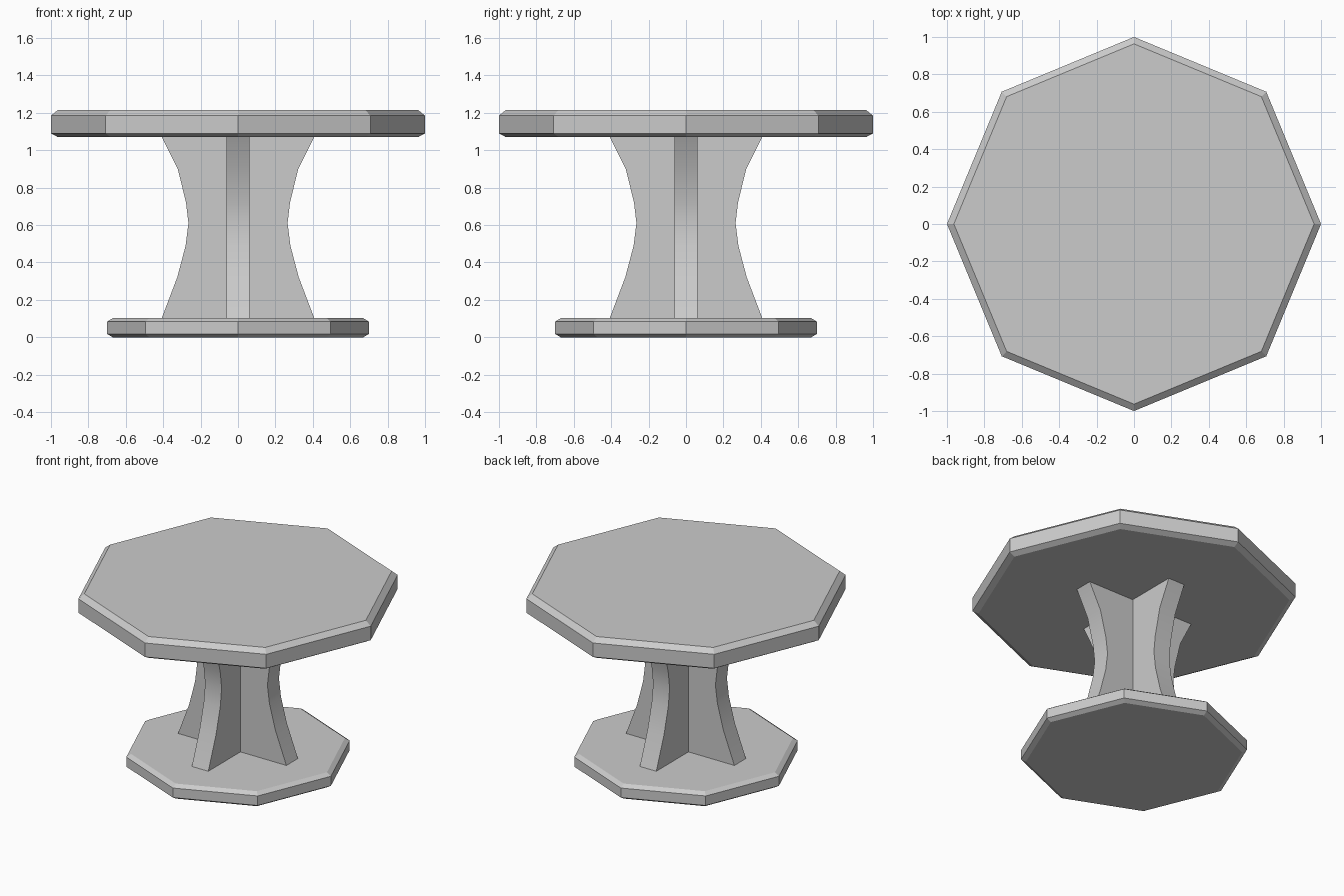
import bpy
import math

if "Cube" in bpy.data.objects:
    bpy.data.objects.remove(bpy.data.objects["Cube"])


def loft(name, rings):
    """Skin a stack of equal-length closed rings and cap both ends."""
    n = len(rings[0])
    verts = [v for ring in rings for v in ring]
    faces = [list(range(n))[::-1], [len(verts) - n + i for i in range(n)]]
    for k in range(len(rings) - 1):
        for i in range(n):
            j = (i + 1) % n
            faces.append([k * n + i, k * n + j, (k + 1) * n + j, (k + 1) * n + i])
    mesh = bpy.data.meshes.new(name)
    mesh.from_pydata(verts, [], faces)
    obj = bpy.data.objects.new(name, mesh)
    bpy.context.collection.objects.link(obj)
    return obj


def octagon(r, z):
    return [(r * math.cos(i * math.pi / 4), r * math.sin(i * math.pi / 4), z) for i in range(8)]


def cross(r, z, h=0.062):
    ring = []
    for q in range(4):
        c, s = round(math.cos(q * math.pi / 2)), round(math.sin(q * math.pi / 2))
        for x, y in ((r, -h), (r, h), (h, h)):
            ring.append((x * c - y * s, x * s + y * c, z))
    return ring


# Chamfered octagonal slabs: (radius, height)
loft("base", [octagon(r, z) for r, z in
              ((0.67, 0), (0.70, 0.018), (0.70, 0.083), (0.67, 0.102))])
loft("table_top", [octagon(r, z) for r, z in
                   ((0.963, 1.07), (1.0, 1.09), (1.0, 1.185), (0.963, 1.215))])

# Waisted cross-shaped pedestal between the slabs
pedestal = loft("pedestal", [cross(r, z) for r, z in
                             ((0.408, 0.102), (0.325, 0.32), (0.28, 0.49), (0.265, 0.61),
                              (0.278, 0.72), (0.322, 0.90), (0.408, 1.07))])
bpy.context.view_layer.objects.active = pedestal
pedestal.select_set(True)
bpy.ops.object.shade_smooth_by_angle(angle=math.radians(30))
